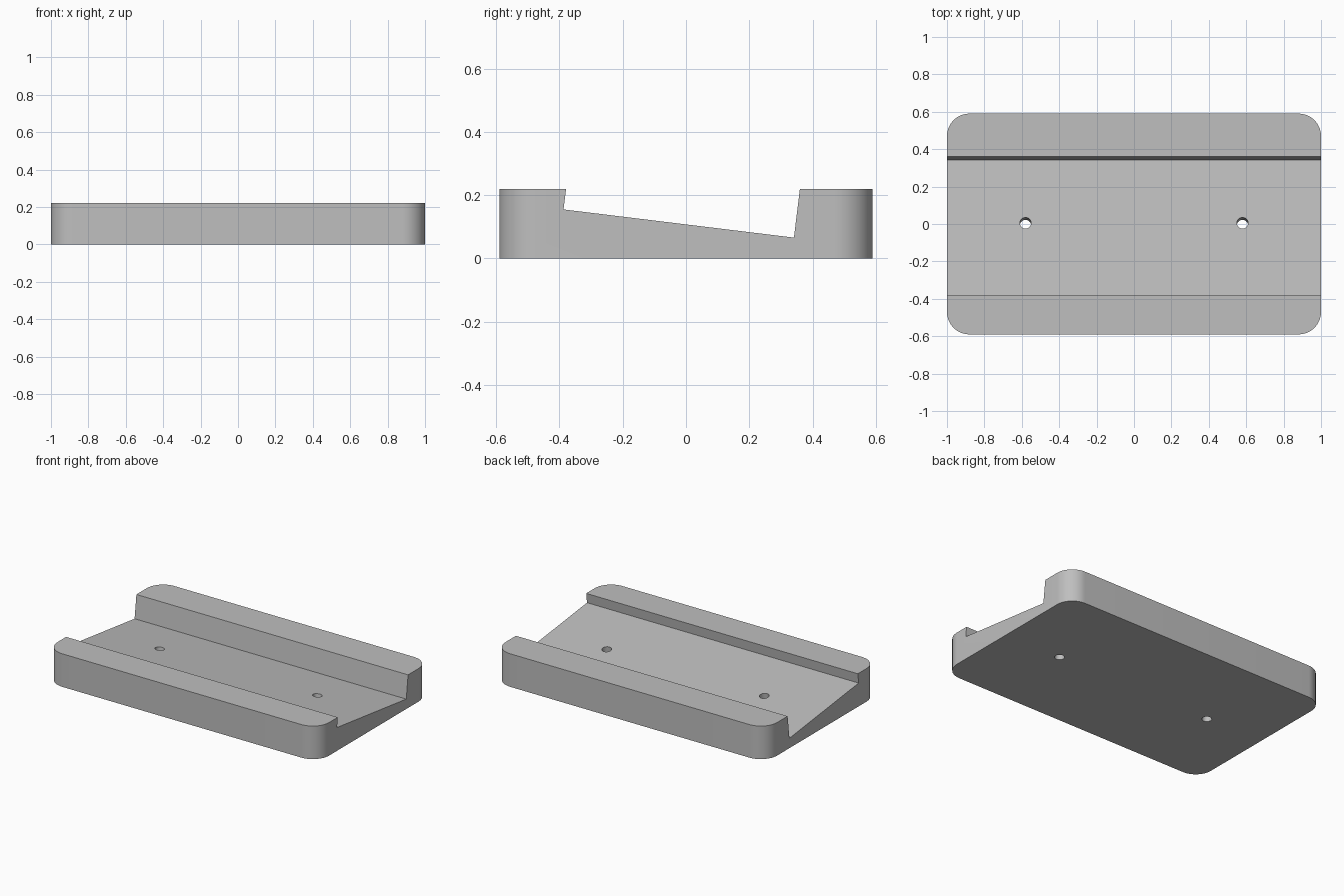
import bpy, bmesh, math
from mathutils import Matrix, Vector

cube = bpy.data.objects.get("Cube")
if cube:
    bpy.data.objects.remove(cube, do_unlink=True)

HALF_X, HALF_Y, HEIGHT, RADIUS = 1.0, 0.59, 0.22, 0.12
TILT = math.radians(-7)  # the groove floor falls towards the back

grey = bpy.data.materials.new("light grey")
grey.use_nodes = True
colour = (0.52, 0.52, 0.52, 1)
grey.diffuse_color = colour
grey.node_tree.nodes["Principled BSDF"].inputs["Base Color"].default_value = colour


def add_object(name, bm):
    bmesh.ops.recalc_face_normals(bm, faces=bm.faces)
    mesh = bpy.data.meshes.new(name)
    bm.to_mesh(mesh)
    bm.free()
    mesh.materials.append(grey)
    obj = bpy.data.objects.new(name, mesh)
    bpy.context.collection.objects.link(obj)
    return obj


def prism(name, outline, depth):
    bm = bmesh.new()
    face = bm.faces.new([bm.verts.new(p) for p in outline])
    top = bmesh.ops.extrude_face_region(bm, geom=[face])["geom"]
    verts = [v for v in top if isinstance(v, bmesh.types.BMVert)]
    bmesh.ops.translate(bm, verts=verts, vec=depth)
    return add_object(name, bm)


# Base block with rounded corners
STEPS = 16
outline = []
for corner, (sx, sy) in enumerate([(1, 1), (-1, 1), (-1, -1), (1, -1)]):
    for i in range(STEPS + 1):
        a = math.radians(90) * (corner + i / STEPS)
        outline.append((sx * (HALF_X - RADIUS) + RADIUS * math.cos(a),
                        sy * (HALF_Y - RADIUS) + RADIUS * math.sin(a), 0))
base = prism("base_block", outline, (0, 0, HEIGHT))

# Tilted groove running the full length
front, back = Vector((-1.1, -0.387, 0.155)), Vector((-1.1, 0.341, 0.066))
up = Matrix.Rotation(TILT, 3, "X") @ Vector((0, 0, 0.4))
groove = prism("groove_cutter", [front, back, back + up, front + up], (2.2, 0, 0))
cutters = [groove]

# Two screw holes, square to the groove floor
for side, x in (("left", 0.58), ("right", -0.58)):
    bm = bmesh.new()
    place = Matrix.Translation((x, 0, 0.066)) @ Matrix.Rotation(TILT, 4, "X")
    bmesh.ops.create_cone(bm, cap_ends=True, segments=32, radius1=0.03,
                          radius2=0.03, depth=0.5, matrix=place)
    cutters.append(add_object(side + "_hole_cutter", bm))

# Cut, then bake the result and drop the cutters
for cutter in cutters:
    cutter.hide_render = True
    mod = base.modifiers.new(cutter.name, "BOOLEAN")
    mod.operation = "DIFFERENCE"
    mod.solver = "EXACT"
    mod.object = cutter
bpy.ops.object.select_all(action="DESELECT")
bpy.context.view_layer.objects.active = base
base.select_set(True)
for cutter in cutters:
    bpy.ops.object.modifier_apply(modifier=cutter.name)
    bpy.data.objects.remove(cutter, do_unlink=True)
bpy.ops.object.shade_smooth_by_angle(angle=math.radians(30))
